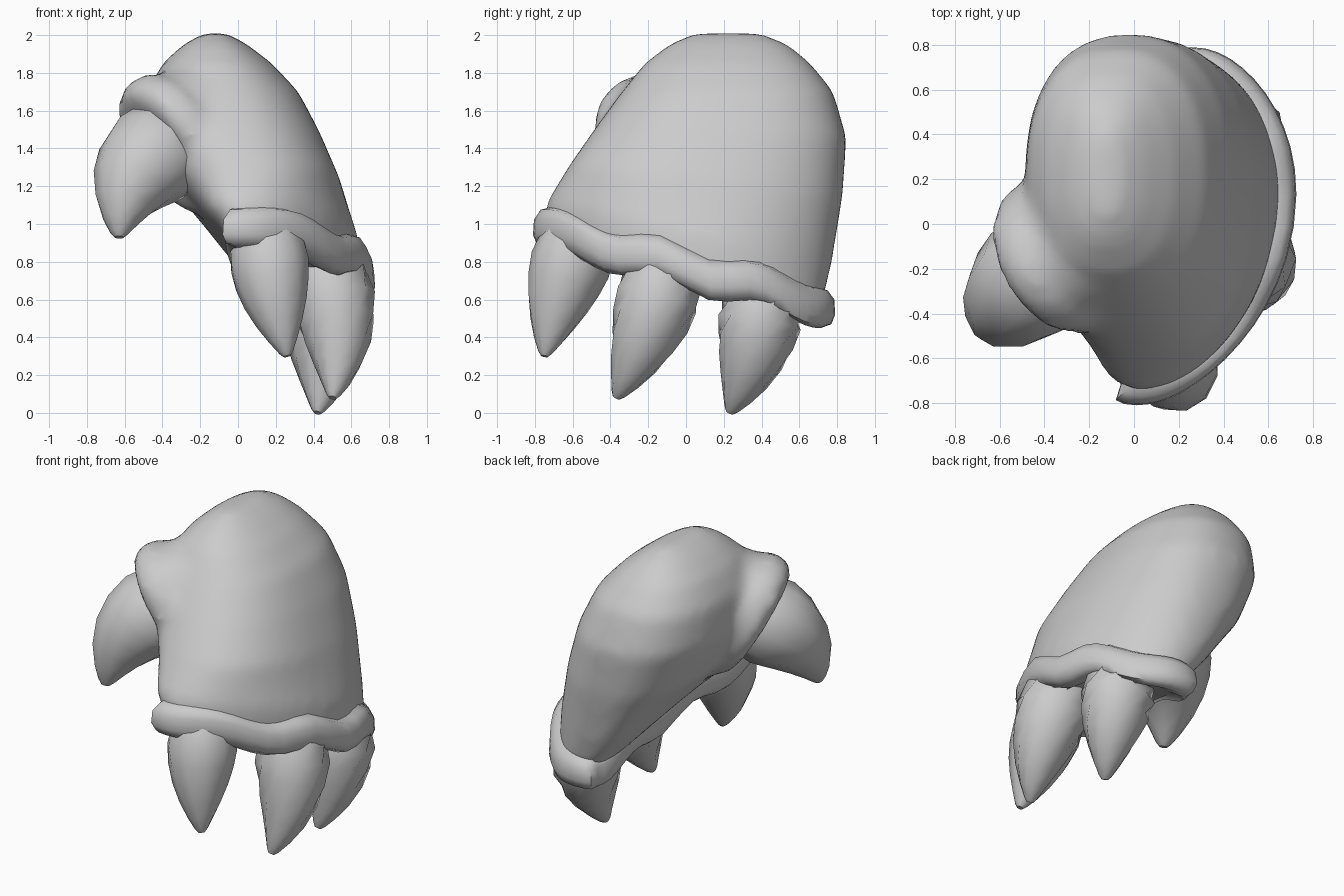
import bpy, bmesh, math
from mathutils import Vector

if "Cube" in bpy.data.objects:
    bpy.data.objects.remove(bpy.data.objects["Cube"])


def loft(name, groups, angle=60):
    """Skin each group of rings into a closed capped shell; all shells share one object."""
    bm = bmesh.new()
    for rings in groups:
        vs = [[bm.verts.new(p) for p in r] for r in rings]
        n = len(vs[0])
        for a, b in zip(vs, vs[1:]):
            for i in range(n):
                j = (i + 1) % n
                bm.faces.new((a[i], a[j], b[j], b[i]))
        bm.faces.new(vs[0])
        bm.faces.new(vs[-1])
    bmesh.ops.recalc_face_normals(bm, faces=bm.faces)
    me = bpy.data.meshes.new(name)
    bm.to_mesh(me)
    bm.free()
    ob = bpy.data.objects.new(name, me)
    bpy.context.collection.objects.link(ob)
    bpy.ops.object.select_all(action='DESELECT')
    ob.select_set(True)
    bpy.context.view_layer.objects.active = ob
    bpy.ops.object.shade_smooth_by_angle(angle=math.radians(angle))
    return ob


def hand_ring(z, tilt, cx, rx, yf, yb, bend, grow=0, dz=0, wave=0, n=48):
    """Rounded section, bowed outwards and tilted up towards the front."""
    pts = []
    for i in range(n):
        a = 2 * math.pi * i / n
        c, s = math.cos(a), math.sin(a)
        g = grow if c > -.3 else grow * .4      # rim is fainter on the palm side
        y = (yf + yb) / 2 + ((yb - yf) / 2 + g) * math.copysign(abs(s) ** 0.85, s)
        x = cx + (rx + g) * math.copysign(abs(c) ** 0.85, c) - bend * (y - 0.2) ** 2
        lift = wave * math.cos(2 * math.pi * (y + 0.67) / 0.53)
        pts.append((x, y, z - tilt * y + dz + lift))
    return pts


def circle(center, axis, r, n=12, flat=1.0):
    q = Vector(axis).to_track_quat('Z', 'Y')
    return [Vector(center) + q @ Vector((r * math.cos(2 * math.pi * i / n),
                                         r * flat * math.sin(2 * math.pi * i / n), 0))
            for i in range(n)]


def claw(name, base, ctrl, tip, r):
    """Curved tapering claw along a quadratic path."""
    b, c, t = Vector(base), Vector(ctrl), Vector(tip)
    rings = []
    for u, k in ((0, .8), (.15, .95), (.3, 1), (.45, .92), (.6, .78), (.75, .58), (.88, .36), (.97, .18), (1, .09)):
        p = b * (1 - u) ** 2 + c * 2 * u * (1 - u) + t * u * u
        d = (c - b) * (1 - u) + (t - c) * u
        rings.append(circle(p, d, r * k, 10))
    return loft(name, [rings], 40)


# hand body with thumb base, fused and softened
base = (.76, .265, .38, .28, -.74, .72, .36)
sections = [base,
            (.95, .22, .27, .37, -.74, .77, .28),
            (1.25, .12, .08, .46, -.61, .83, .06),
            (1.5, .05, -.03, .46, -.47, .85, 0),
            (1.7, 0, -.08, .40, -.34, .78, 0),
            (1.85, 0, -.11, .29, -.22, .66, 0),
            (1.95, 0, -.12, .17, -.09, .54, 0),
            (2.01, 0, -.12, .06, .04, .40, 0)]
c = Vector((-.35, -.15, 1.41))
n = Vector((-.7, -.4, -.5)).normalized()
thumb_base = [circle(p, n, r, 24, f) for p, r, f in (
    (Vector((.05, .2, 1.47)), .36, 1), (c - n * .22, .33, 1.05), (c - n * .13, .33, 1.1),
    (c - n * .08, .365, 1.12), (c + n * .03, .365, 1.12), (c + n * .08, .32, 1.1))]
hand = loft("hand", [[hand_ring(*s) for s in sections], thumb_base])
rm = hand.modifiers.new("fuse", 'REMESH')
rm.mode = 'VOXEL'
rm.voxel_size = 0.035
rm.use_smooth_shade = True
sm = hand.modifiers.new("soften", 'SMOOTH')
sm.factor = 0.5
sm.iterations = 9

# raised rim around the three fingers
profile = ((-.04, .12), (.03, .10), (.065, .05), (.07, -.03), (.05, -.08), (-.01, -.10), (-.08, -.07))
loft("finger_rim", [[hand_ring(*base, grow=g, dz=z, wave=.03) for g, z in profile]])

# claws
claw("front_claw", (.15, -.54, .98), (.17, -.67, .66), (.26, -.75, .30), .215)
claw("middle_claw", (.44, -.10, .82), (.58, -.17, .45), (.50, -.37, .08), .225)
claw("back_claw", (.42, .41, .68), (.50, .40, .35), (.42, .23, .0), .225)
claw("thumb_claw", c - n * .08, (-.61, -.35, 1.33), (-.63, -.48, .93), .275)
